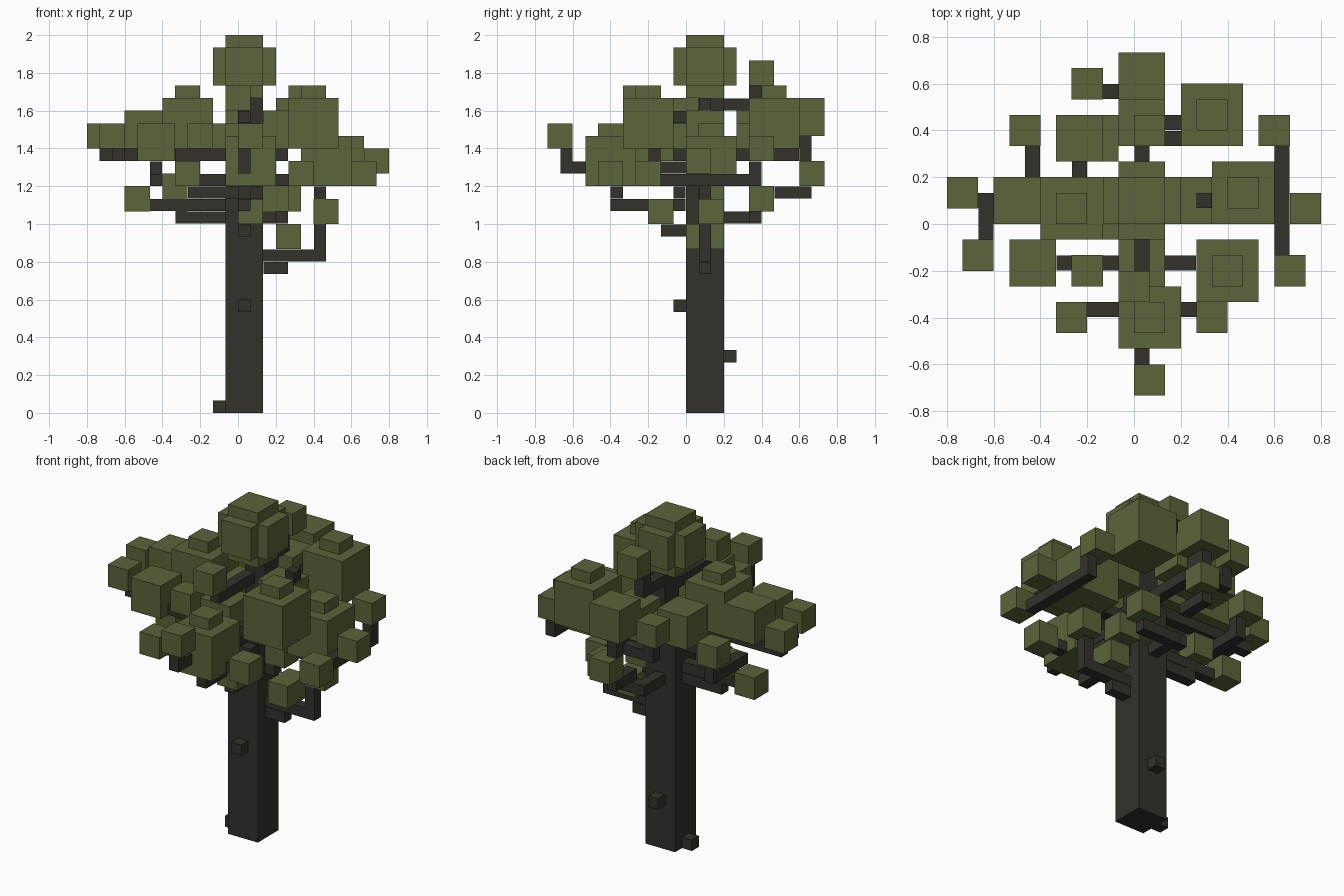
import bpy, bmesh
from mathutils import Vector

if "Cube" in bpy.data.objects:
    bpy.data.objects.remove(bpy.data.objects["Cube"], do_unlink=True)

U = 1 / 15  # one block


def material(name, rgb):
    m = bpy.data.materials.new(name)
    m.use_nodes = True
    c = (*rgb, 1)
    m.diffuse_color = c
    bsdf = m.node_tree.nodes["Principled BSDF"]
    bsdf.inputs["Base Color"].default_value = c
    bsdf.inputs["Roughness"].default_value = 0.9
    return m


BARK = material("dark bark", (0.034, 0.031, 0.024))
LEAF = material("olive leaves", (0.107, 0.129, 0.041))


def blocks(name, mat, boxes, inset=0.0):
    """One object from boxes given as (corner, size) in block units."""
    bm = bmesh.new()
    for corner, size in boxes:
        c, s = Vector(corner), Vector(size)
        for v in bmesh.ops.create_cube(bm, size=1)["verts"]:
            v.co = [(v.co[i] * (s[i] - 2 * inset) + c[i] + s[i] / 2) * U for i in range(3)]
    mesh = bpy.data.meshes.new(name)
    bm.to_mesh(mesh)
    bm.free()
    mesh.materials.append(mat)
    ob = bpy.data.objects.new(name, mesh)
    bpy.context.scene.collection.objects.link(ob)


def cube(x, y, z, n):
    return (x, y, z), (n, n, n)


def beam(start, axis, end):
    """Box one block thick from the start cell to the end cell along one axis."""
    i = "xyz".index(axis)
    corner, size = list(start), [1, 1, 1]
    corner[i] = min(start[i], end)
    size[i] = abs(end - start[i]) + 1
    return corner, size


def sprout(name, corner, drop, order, n=2):
    """Leaf cube carried by a limb that leaves the trunk, turns, then rises."""
    x, y, z = corner
    cell = [0, 1, z - drop]
    # The limb ends under the block of the cube nearest the trunk
    tip = [min(max(0, x), x + n - 1), min(max(1, y), y + n - 1), max(z - 1, z - drop)]
    limb = []
    for axis in order + "z":
        i = "xyz".index(axis)
        limb.append(beam(cell, axis, tip[i]))
        cell[i] = tip[i]
    blocks(name + "_limb", BARK, limb, inset=0.02)
    blocks(name + "_leaves", LEAF, [cube(*corner, n)])


# Trunk with small knots
blocks("trunk", BARK, [((-1, 0, 0), (3, 3, 20)), ((0, 1, 20), (2, 2, 5))])
blocks("trunk_knots", BARK, [cube(-2, 1, 0, 1), cube(0, -1, 8, 1), cube(0, 3, 4, 1)])

# Limbs with small clusters, side by side around the trunk
sprout("right_tip", (-12, 1, 21), 1, "x")
sprout("right_front", (-11, -3, 21), 1, "xy")
sprout("right_back", (-8, 5, 20), 2, "xy")
sprout("right_low", (-9, 1, 16), 0, "x")
sprout("right_inner", (-6, 1, 17), 2, "x")
sprout("left_low", (6, 1, 15), 3, "x")
sprout("left_inner", (2, 1, 16), 1, "x")
sprout("left_front", (9, -4, 18), 0, "xy")
sprout("front_tip", (0, -11, 21), 2, "y")
sprout("front_low", (0, -3, 15), 1, "y")
sprout("front_upper", (-1, -5, 24), 1, "y")
sprout("front_right", (-4, -4, 21), 1, "yx")
for side, x in (("right", -5), ("left", 4)):
    sprout("front_fork_" + side, (x, -7, 18), 0, "yx")
sprout("back_low", (3, 5, 16), 1, "yx")
sprout("back_right", (-4, 8, 22), 2, "yx")
sprout("back_upper", (0, 5, 26), 2, "y")
sprout("back_main", (-1, 8, 22), 2, "y", 3)

# Joining twigs
blocks("left_twigs", BARK, [beam((2, 1, 11), "x", 3), beam((6, 1, 12), "z", 17),
                            beam((9, -2, 18), "y", 5), beam((9, 5, 18), "z", 19),
                            beam((4, 1, 24), "x", 4)], 0.02)
blocks("front_twigs", BARK, [beam((0, -6, 16), "y", -1), beam((0, -6, 17), "y", -6),
                             beam((-4, -1, 17), "x", 1), beam((-5, -3, 20), "x", 3)], 0.02)
blocks("back_twigs", BARK, [beam((1, 6, 22), "x", 3), beam((-4, 3, 21), "y", 4),
                            beam((0, 7, 17), "y", 9), beam((0, 9, 20), "z", 21)], 0.02)

# Crown: a stepped cross with a cap
blocks("crown_leaves", LEAF, [((-2, 0, 26), (5, 3, 3)), ((-1, -1, 26), (3, 5, 3)),
                              ((-1, 0, 25), (3, 3, 5))])

# Large clusters: four-block cubes with a small cap
large = {"right": (-6, -1, 21), "left": (5, 0, 18), "front": (-1, -8, 18),
         "front_left": (4, -5, 21), "back_left": (3, 5, 21)}
for side, (x, y, z) in large.items():
    blocks(side + "_large_leaves", LEAF,
           [cube(x, y, z, 4), ((x + 1, y + 1, z + 4), (2, 2, 1))])

# Medium clusters
medium = {"right": (-9, 0, 21), "front_right": (-8, -4, 20), "back_right": (-5, 4, 21),
          "front": (-1, -4, 20), "back": (-1, 5, 21), "left": (2, 0, 21)}
for side, corner in medium.items():
    blocks(side + "_medium_leaves", LEAF, [cube(*corner, 3)])

# Leaves that fill gaps or hang on other clusters
blocks("inner_leaves", LEAF, [((-2, -1, 21), (1, 4, 2)), ((-2, 4, 21), (1, 3, 2))])
blocks("left_outer_leaves", LEAF, [cube(10, 0, 19, 2), cube(8, 5, 20, 2)])
blocks("left_hanging_leaves", LEAF, [((3, 0, 13), (2, 3, 2))])
blocks("back_hanging_leaves", LEAF, [cube(0, 9, 18, 2)])
